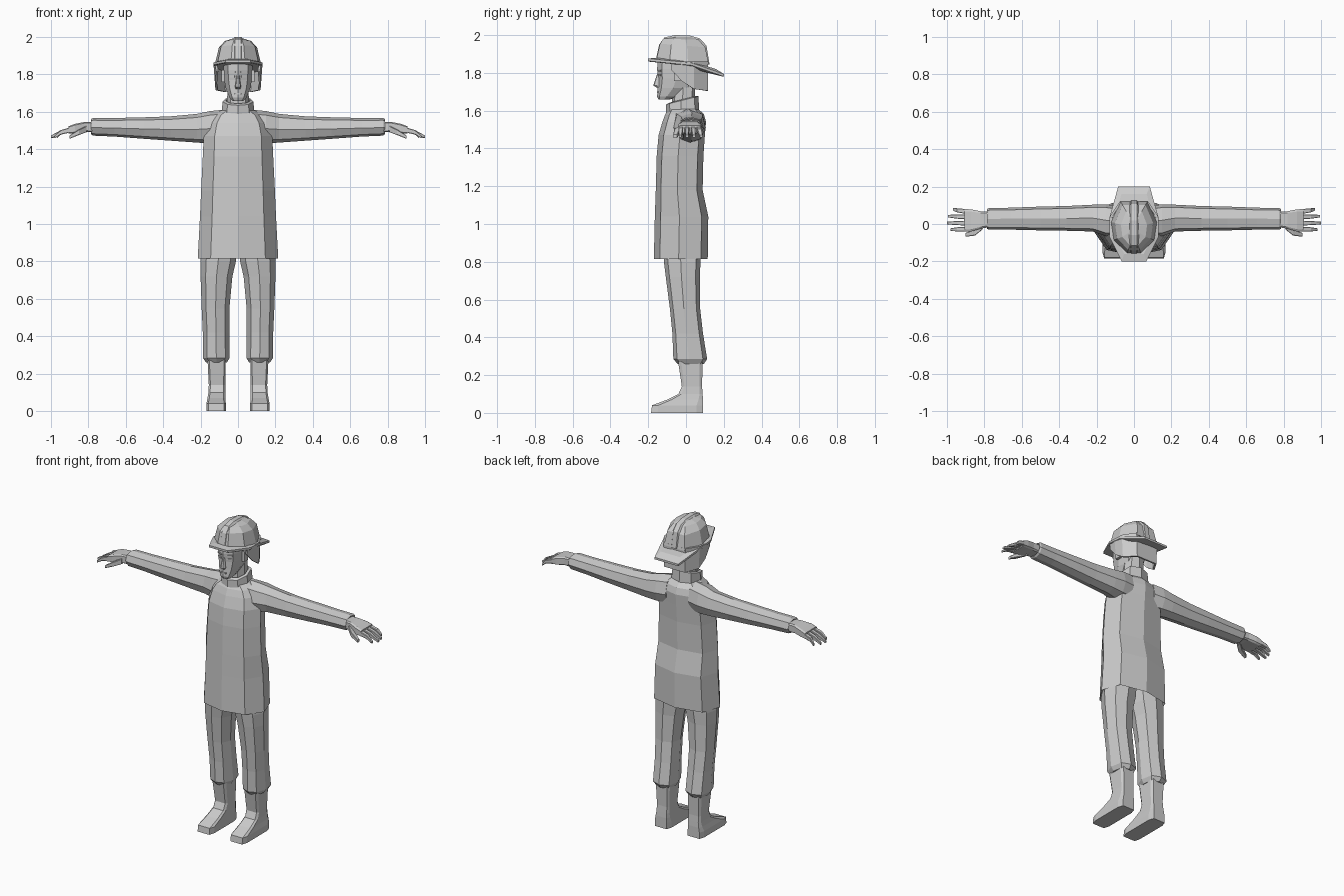
import bpy
import bmesh
from mathutils import Matrix, Vector

if "Cube" in bpy.data.objects:
    bpy.data.objects.remove(bpy.data.objects["Cube"])

grey = bpy.data.materials.new("plain grey")
grey.use_nodes = True
grey.diffuse_color = (0.6, 0.6, 0.6, 1)
grey.node_tree.nodes["Principled BSDF"].inputs["Base Color"].default_value = (0.6, 0.6, 0.6, 1)

# Half outlines, front to back, in units of half width and half depth
BODY = [(0, -1), (.68, -.78), (1, -.08), (.8, .75), (0, 1)]
SQUARE = [(.8, -1), (1, -.75), (1, .75), (.8, 1)]
DOME = [(.3, -1), (.88, -.5), (1, .2), (.6, 1)]
BRIM = [(.5, -1), (1, -.33), (1, .15), (.64, 1)]


def finish(name, bm):
    bmesh.ops.recalc_face_normals(bm, faces=bm.faces[:])
    mesh = bpy.data.meshes.new(name)
    bm.to_mesh(mesh)
    bm.free()
    mesh.materials.append(grey)
    obj = bpy.data.objects.new(name, mesh)
    bpy.context.collection.objects.link(obj)
    return obj


def loft(name, rings, closed=True, caps=True):
    """Skin a list of equal-length point rings."""
    bm = bmesh.new()
    loops = [[bm.verts.new(p) for p in ring] for ring in rings]
    n = len(loops[0])
    for a, b in zip(loops, loops[1:]):
        for i in range(n if closed else n - 1):
            j = (i + 1) % n
            bm.faces.new((a[i], a[j], b[j], b[i]))
    if caps:
        bm.faces.new(loops[0])
        bm.faces.new(loops[-1])
    return finish(name, bm)


def full(half):
    return half + [(-u, v) for u, v in reversed(half) if u > 0]


def level(z, w, front, back, cx=0, shape=BODY, slope=0):
    """Horizontal ring, optionally tilted along y."""
    mid, d = (front + back) / 2, (back - front) / 2
    return [(cx + u * w, mid + v * d, z + slope * v * d) for u, v in full(shape)]


def upright(x, y0, y1, z0, z1, side, shape=SQUARE):
    """Ring across a limb that runs along x."""
    cy, cz, dy, dz = (y0 + y1) / 2, (z0 + z1) / 2, (y1 - y0) / 2, (z1 - z0) / 2
    return [(side * x, cy + u * dy, cz + v * dz) for u, v in full(shape)]


def box(name, centre, size, turn=0):
    bm = bmesh.new()
    m = Matrix.Translation(centre) @ Matrix.Rotation(turn, 4, 'Z') @ Matrix.Diagonal((*size, 1))
    bmesh.ops.create_cube(bm, size=1, matrix=m)
    return finish(name, bm)


# Coat with a recessed underside
loft("coat", [level(*r) for r in [
    (.90, .17, -.12, .07), (.815, .215, -.17, .115), (1.04, .203, -.165, .118),
    (1.18, .197, -.16, .088), (1.36, .188, -.155, .092), (1.47, .183, -.145, .1),
    (1.54, .165, -.125, .106), (1.58, .135, -.11, .095), (1.61, .085, -.09, .065)]])

# Collar, a tilted open ring around the neck
loft("collar", [level(z, w, f, b, slope=s) for z, w, f, b, s in [
    (1.58, .09, -.105, .07, .1), (1.655, .082, -.105, .066, .25),
    (1.66, .066, -.085, .05, .25), (1.60, .06, -.08, .04, .1)]], caps=False)
loft("neck", [level(1.58, .06, -.075, .045), level(1.78, .055, -.07, .05)])

for side, word in ((1, "left"), (-1, "right")):
    # Sleeve, with a lip at the cuff
    loft(word + "_sleeve", [upright(*r, side, BODY) for r in [
        (.08, -.07, .095, 1.43, 1.61), (.15, -.065, .105, 1.43, 1.603),
        (.22, -.04, .103, 1.435, 1.588), (.36, -.036, .096, 1.445, 1.575),
        (.5, -.034, .093, 1.455, 1.57), (.66, -.03, .087, 1.467, 1.566),
        (.775, -.03, .085, 1.472, 1.566), (.785, -.025, .08, 1.48, 1.56),
        (.775, -.015, .07, 1.49, 1.55)]])

    # Palm, four fingers and thumb
    loft(word + "_palm", [upright(*r, side) for r in [
        (.76, -.015, .065, 1.49, 1.545), (.82, -.025, .068, 1.492, 1.545),
        (.87, -.04, .078, 1.485, 1.535), (.905, -.04, .08, 1.482, 1.522)]])
    for finger, y0, tip, y1 in (("index", -.027, .98, -.03), ("middle", .005, 1, .005),
                                ("ring", .037, .993, .042), ("little", .066, .968, .08)):
        loft(f"{word}_{finger}_finger", [upright(*r, side) for r in [
            (.89, y0 - .013, y0 + .013, 1.49, 1.518),
            (.945, (y0 + y1) / 2 - .011, (y0 + y1) / 2 + .011, 1.478, 1.502),
            (tip, y1 - .007, y1 + .007, 1.458, 1.472)]])
    loft(word + "_thumb", [upright(*r, side) for r in [
        (.81, -.03, .005, 1.49, 1.525), (.85, -.062, -.028, 1.475, 1.505),
        (.9, -.068, -.048, 1.455, 1.473)]])

    # Trouser leg, gathered at the hem
    loft(word + "_trouser_leg", [level(z, w, f, b, side * cx) for z, cx, w, f, b in [
        (.92, .095, .095, -.12, .075), (.8, .106, .095, -.117, .077),
        (.72, .115, .085, -.107, .073), (.55, .12, .074, -.085, .075),
        (.42, .117, .071, -.072, .09), (.285, .116, .071, -.067, .112),
        (.26, .115, .056, -.045, .095)]])

    # Boot shaft and foot
    loft(word + "_boot", [level(z, w, f, b, side * cx, SQUARE) for z, cx, w, f, b in [
        (0, .117, .052, -.185, .09), (.04, .117, .052, -.18, .09),
        (.07, .115, .048, -.1, .09), (.1, .113, .045, -.04, .088),
        (.14, .112, .044, -.022, .085), (.28, .114, .049, -.043, .088)]])

    # Ear, eye and brow
    box(word + "_ear", (side * .08, -.045, 1.79), (.018, .035, .065))
    box(word + "_eye", (side * .031, -.137, 1.788), (.03, .009, .009), side * .42)
    box(word + "_brow", (side * .032, -.138, 1.812), (.04, .009, .007), side * .42)

# Head and face
loft("head", [level(*r) for r in [
    (1.658, .03, -.145, -.09), (1.675, .045, -.153, -.04), (1.72, .064, -.15, .03),
    (1.77, .074, -.148, .06), (1.82, .078, -.153, .075), (1.89, .08, -.148, .08)]])
loft("nose", [level(*r, shape=BODY) for r in [
    (1.722, .012, -.155, -.135), (1.733, .016, -.173, -.135), (1.795, .007, -.153, -.135)]])
box("mouth", (0, -.149, 1.697), (.035, .009, .008))

# Helmet brim, dropping away at the back
def brim_ring(lift, grow):
    ring = level(1.868 + lift, .132 * grow, -.2 * grow, .2 * grow, shape=BRIM)
    return [(x, y, z - .1 * (y + .2) - .35 * max(0, y - .08)) for x, y, z in ring]


loft("helmet_brim", [brim_ring(-.008, .97), brim_ring(-.005, 1), brim_ring(.008, 1), brim_ring(.016, .8)])

# Helmet dome and its centre crest
loft("helmet_dome", [level(z, w, f, b, shape=DOME, slope=s) for z, w, f, b, s in [
    (1.862, .122, -.155, .12, -.12), (1.945, .102, -.138, .102, -.08),
    (1.978, .07, -.115, .068, -.03), (1.99, .03, -.07, .03, 0)]])
crest = [(-.16, 1.87), (-.142, 1.95), (-.115, 1.987), (-.06, 2), (.02, 1.998),
         (.073, 1.982), (.108, 1.945), (.125, 1.845)]
centre = Vector((0, -.015, 1.9))
loft("helmet_crest", [[(x, centre.y + (y - centre.y) * k, centre.z + (z - centre.z) * k)
                       for y, z in crest]
                      for x, k in ((-.026, .9), (-.016, 1), (.016, 1), (.026, .9))])

# Neck curtain hanging from the helmet
path = [(.118, -.075, 1.815), (.125, -.02, 1.755), (.122, .04, 1.715), (.075, .112, 1.705)]
path += [(-x, y, z) for x, y, z in reversed(path)]
curtain = loft("neck_curtain", [[(x, y, 1.86) for x, y, z in path],
                                [(x * .94, y, z) for x, y, z in path]], closed=False, caps=False)
thick = curtain.modifiers.new("thickness", 'SOLIDIFY')
thick.thickness = .012
thick.offset = 0
